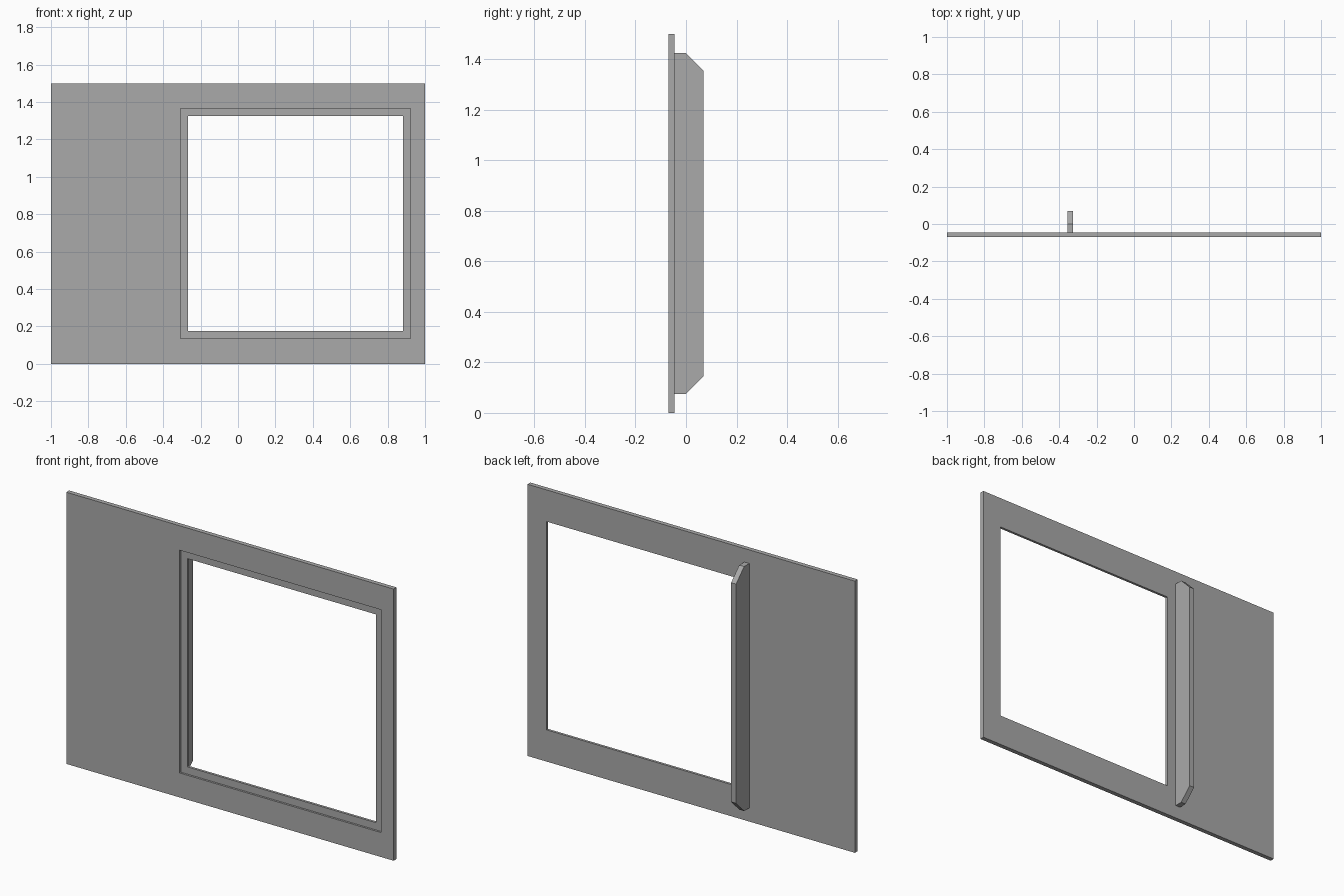
import bpy
import bmesh

cube = bpy.data.objects.get("Cube")
if cube:
    bpy.data.objects.remove(cube, do_unlink=True)

grey = bpy.data.materials.new("plain grey")
grey.use_nodes = True
colour = (0.4, 0.4, 0.4, 1)
grey.diffuse_color = colour
grey.node_tree.nodes["Principled BSDF"].inputs["Base Color"].default_value = colour


def make_object(name, bm):
    bmesh.ops.recalc_face_normals(bm, faces=bm.faces[:])
    mesh = bpy.data.meshes.new(name)
    bm.to_mesh(mesh)
    bm.free()
    mesh.materials.append(grey)
    obj = bpy.data.objects.new(name, mesh)
    bpy.context.collection.objects.link(obj)
    return obj


def bridge(bm, a, b):
    """Join two vertex rings with a band of quads."""
    n = len(a)
    for i in range(n):
        j = (i + 1) % n
        bm.faces.new((a[i], a[j], b[j], b[i]))


# Panel: rectangular rings run round the section, through a stepped opening
FRONT, STEP, BACK = -0.07, -0.059, -0.045
outer = (-1, 1, 0, 1.5)
opening = (-0.268, 0.883, 0.175, 1.325)
rim = 0.04
rebate = (opening[0] - rim, opening[1] + rim, opening[2] - rim, opening[3] + rim)

bm = bmesh.new()
rings = []
for (x0, x1, z0, z1), y in ((outer, FRONT), (rebate, FRONT), (rebate, STEP),
                            (opening, STEP), (opening, BACK), (outer, BACK)):
    corners = ((x0, z0), (x1, z0), (x1, z1), (x0, z1))
    rings.append([bm.verts.new((x, y, z)) for x, z in corners])
for k, ring in enumerate(rings):
    bridge(bm, ring, rings[(k + 1) % len(rings)])
make_object("window_panel", bm)

# Rear fin: upright strip with chamfered outer corners
profile = ((BACK, 0.075), (0, 0.075), (0.07, 0.145),
           (0.07, 1.355), (0, 1.425), (BACK, 1.425))
bm = bmesh.new()
sides = [[bm.verts.new((x, y, z)) for y, z in profile] for x in (-0.355, -0.325)]
bridge(bm, *sides)
for side in sides:
    bm.faces.new(side)
make_object("rear_fin", bm)
